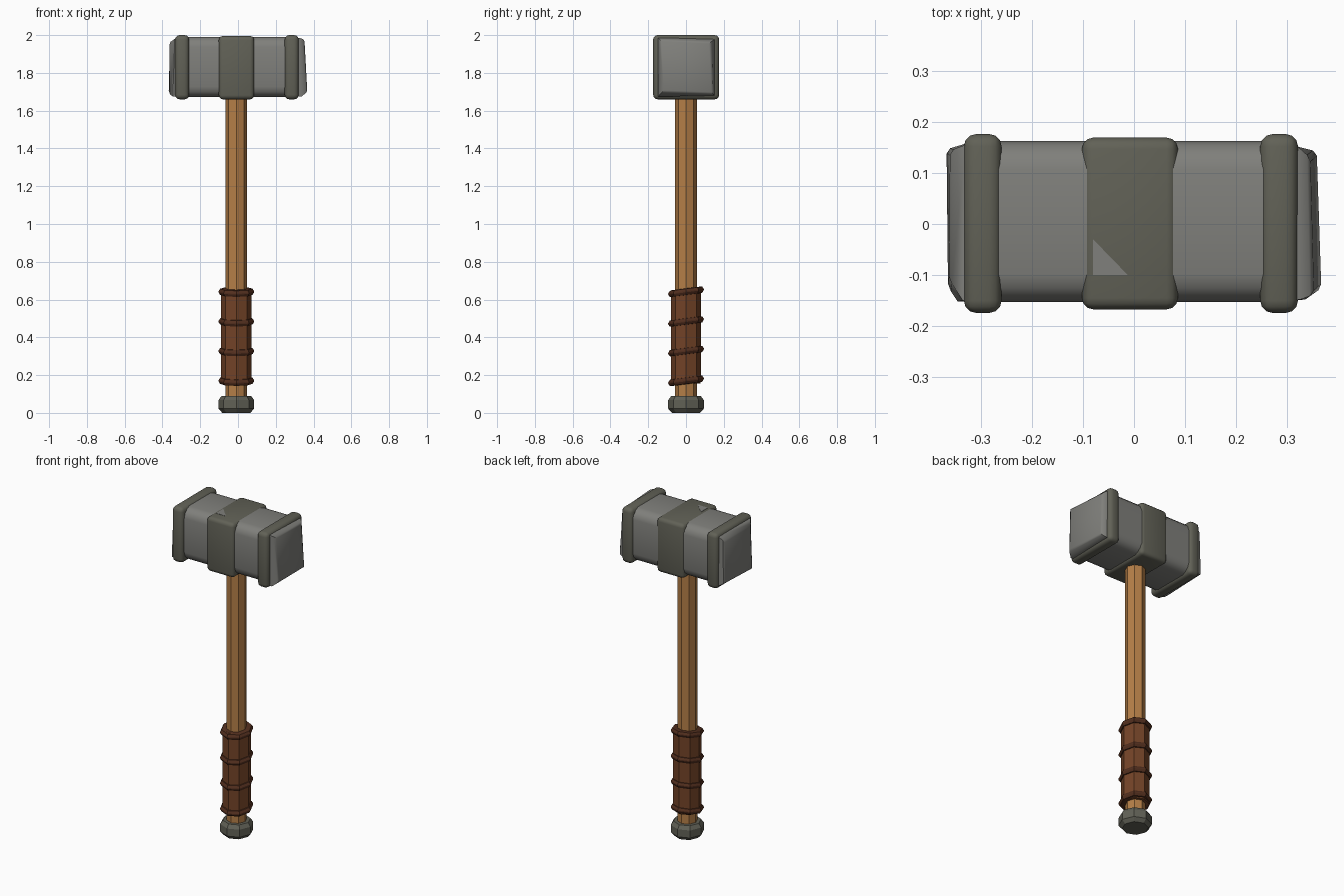
import bpy, bmesh, math
from mathutils import Vector, Matrix

cube = bpy.data.objects.get("Cube")
if cube:
    bpy.data.objects.remove(cube, do_unlink=True)

CX = -0.009  # handle axis


def material(name, rgb):
    m = bpy.data.materials.new(name)
    m.use_nodes = True
    m.diffuse_color = (*rgb, 1)
    bsdf = m.node_tree.nodes["Principled BSDF"]
    bsdf.inputs["Base Color"].default_value = (*rgb, 1)
    bsdf.inputs["Roughness"].default_value = 0.8
    return m


STONE = material("grey stone", (0.215, 0.215, 0.2))
IRON = material("dark iron", (0.12, 0.12, 0.094))
WOOD = material("oak wood", (0.46, 0.21, 0.063))
LEATHER = material("brown leather", (0.17, 0.056, 0.02))
CORD = material("dark leather cord", (0.085, 0.028, 0.013))


def finish(name, bm, mat, smooth=True):
    bmesh.ops.recalc_face_normals(bm, faces=bm.faces)
    me = bpy.data.meshes.new(name)
    bm.to_mesh(me)
    bm.free()
    me.materials.append(mat)
    ob = bpy.data.objects.new(name, me)
    bpy.context.collection.objects.link(ob)
    if smooth:
        bpy.ops.object.select_all(action='DESELECT')
        ob.select_set(True)
        bpy.context.view_layer.objects.active = ob
        bpy.ops.object.shade_smooth_by_angle(angle=math.radians(35))
    return ob


def loft(name, rings, mat, smooth=False):
    """Skin closed rings of points and cap both ends."""
    bm = bmesh.new()
    loops = [[bm.verts.new(p) for p in ring] for ring in rings]
    n = len(loops[0])
    for a, b in zip(loops, loops[1:]):
        for i in range(n):
            j = (i + 1) % n
            bm.faces.new((a[i], a[j], b[j], b[i]))
    bm.faces.new(loops[0][::-1])
    bm.faces.new(loops[-1])
    return finish(name, bm, mat, smooth)


def turned(name, profile, mat, tilt=0.0):
    """Eight-sided turned part from (radius, height) pairs."""
    rings = []
    for r, z in profile:
        ring = []
        for k in range(8):
            a = k * math.pi / 4
            y = r * math.sin(a)
            ring.append((CX + r * math.cos(a), y, z + tilt * y))
        rings.append(ring)
    return loft(name, rings, mat)


def block(name, lo, hi, mat, bevel, only_x=False):
    """Box with rounded edges."""
    lo, hi = Vector(lo), Vector(hi)
    bm = bmesh.new()
    bmesh.ops.create_cube(bm, size=1, matrix=Matrix.Translation((lo + hi) / 2)
                          @ Matrix.Diagonal((*(hi - lo), 1)))
    edges = [e for e in bm.edges if not only_x
             or abs(e.verts[0].co.x - e.verts[1].co.x) > 0.1]
    bmesh.ops.bevel(bm, geom=edges, offset=bevel, segments=3,
                    profile=0.5, affect='EDGES')
    return finish(name, bm, mat)


# Handle, grip and pommel
turned("handle", [(0.057, 0.06), (0.057, 1.70)], WOOD)
turned("grip", [(0.076, 0.155), (0.08, 0.17), (0.08, 0.635), (0.076, 0.65)], LEATHER)
for i in range(4):
    z = 0.17 + 0.157 * i
    turned(f"grip_cord_{i + 1}", [(0.07, z - 0.018), (0.086, z - 0.016), (0.094, z - 0.003),
                                  (0.094, z + 0.003), (0.086, z + 0.016), (0.07, z + 0.018)],
           CORD, tilt=0.13)
turned("pommel", [(0.074, 0), (0.094, 0.022), (0.094, 0.068), (0.078, 0.09)], IRON)

# Stone head with rounded long edges
block("head", (-0.30, -0.153, 1.672), (0.30, 0.162, 1.991), STONE, 0.055, only_x=True)


# Chipped striking ends
def striking_end(name, root_x, rim, face):
    root = [(root_x, y, z) for y, z in ((-0.15, 1.675), (0.155, 1.675),
                                        (0.155, 1.985), (-0.15, 1.985))]
    bm = bmesh.new()
    rings = [[bm.verts.new(p) for p in ring] for ring in (root, rim, face)]
    for a, b in zip(rings, rings[1:]):
        for i in range(4):
            j = (i + 1) % 4
            bm.faces.new((a[i], a[j], b[j], b[i]))
    bm.faces.new(rings[0][::-1])
    cap = bm.faces.new(rings[2])
    bmesh.ops.bevel(bm, geom=list(cap.edges), offset=0.008, segments=1, affect='EDGES')
    finish(name, bm, STONE)


striking_end("left_striking_end", 0.29,
             [(0.335, -0.148, 1.674), (0.325, 0.15, 1.68), (0.32, 0.152, 1.978), (0.325, -0.148, 1.985)],
             [(0.367, -0.125, 1.70), (0.358, 0.142, 1.69), (0.345, 0.13, 1.962), (0.352, -0.138, 1.976)])
striking_end("right_striking_end", -0.29,
             [(-0.345, -0.152, 1.675), (-0.33, 0.157, 1.678), (-0.33, 0.155, 1.982), (-0.335, -0.15, 1.98)],
             [(-0.364, -0.125, 1.69), (-0.367, 0.146, 1.70), (-0.36, 0.143, 1.955), (-0.362, -0.11, 1.96)])

# Iron bands
for side, x in (("right", -0.296), ("left", 0.284)):
    block(f"{side}_end_band", (x - 0.037, -0.174, 1.66), (x + 0.037, 0.176, 2.0), IRON, 0.024)
block("middle_band", (-0.102, -0.167, 1.66), (0.086, 0.169, 1.995), IRON, 0.022)

# Bare stone corner showing through the middle band
chip = [(-0.08, -0.03), (-0.08, -0.10), (-0.012, -0.10)]
loft("stone_chip", [[(x, y, z) for x, y in chip] for z in (1.99, 1.9965)], STONE)
